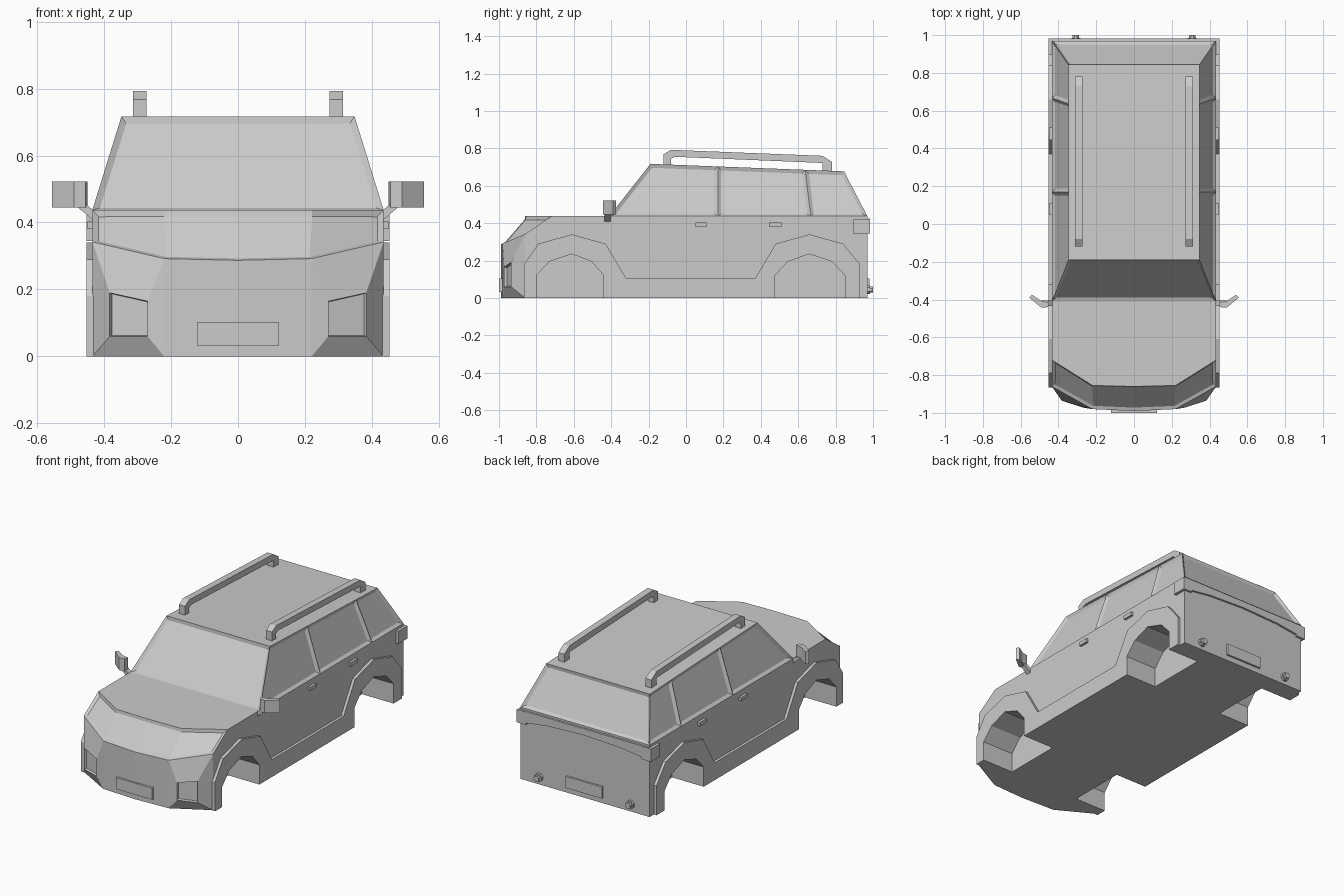
import bpy, bmesh, math
from mathutils import Matrix, Vector

if "Cube" in bpy.data.objects:
    bpy.data.objects.remove(bpy.data.objects["Cube"])


def finish(name, bm):
    bmesh.ops.recalc_face_normals(bm, faces=bm.faces)
    me = bpy.data.meshes.new(name)
    bm.to_mesh(me)
    bm.free()
    ob = bpy.data.objects.new(name, me)
    bpy.context.collection.objects.link(ob)
    return ob


def add_prism(bm, pts, axis, a, b):
    """Extrude a 2D outline along an axis, from a to b."""
    put = {'x': lambda p, d: (d, p[0], p[1]),
           'y': lambda p, d: (p[0], d, p[1]),
           'z': lambda p, d: (p[0], p[1], d)}[axis]
    lo = [bm.verts.new(put(p, a)) for p in pts]
    hi = [bm.verts.new(put(p, b)) for p in pts]
    bm.faces.new(lo)
    bm.faces.new(hi)
    for i in range(len(pts)):
        j = (i + 1) % len(pts)
        bm.faces.new((lo[i], lo[j], hi[j], hi[i]))


def prism(name, outlines, axis, a, b, mirror=False):
    bm = bmesh.new()
    for pts in outlines:
        add_prism(bm, pts, axis, a, b)
    if mirror:
        bmesh.ops.mirror(bm, geom=bm.verts[:] + bm.edges[:] + bm.faces[:],
                         matrix=Matrix(), axis='X', merge_dist=-1)
    return finish(name, bm)


def rect(a, b, c, d):
    return [(a, c), (b, c), (b, d), (a, d)]


# Lower body: five cross-car rows of (y, z), each given at centre, 0.22 and side
columns = [(-.435, 2), (-.22, 1), (0, 0), (.22, 1), (.435, 2)]
rows = [[(.97, 0)] * 3,
        [(-.99, 0), (-.98, 0), (-.86, 0)],
        [(-.99, .287), (-.98, .292), (-.86, .342)],
        [(-.86, .437), (-.855, .437), (-.72, .437)],
        [(.97, .437)] * 3]
bm = bmesh.new()
grid = [[bm.verts.new((x, *row[k])) for x, k in columns] for row in rows]
fog, nose = [], []
for r in range(5):
    lo, hi = grid[r], grid[(r + 1) % 5]
    for c in range(4):
        f = bm.faces.new((lo[c], lo[c + 1], hi[c + 1], hi[c]))
        if r == 1 and c in (0, 3):
            fog.append(f)
        if r == 2:
            nose.append(f)
for c in (0, 4):
    bm.faces.new([g[c] for g in grid])
bmesh.ops.recalc_face_normals(bm, faces=bm.faces)
# Recessed nose panel under the bonnet edge
bmesh.ops.inset_region(bm, faces=nose, thickness=.016, depth=-.01, use_even_offset=True)
# Bulged corners with fog lamp pockets
bmesh.ops.inset_individual(bm, faces=fog, thickness=.04)
for f in fog:
    for v in f.verts:
        outer, upper = abs(v.co.x) > .33, v.co.z > .15
        x = .383 if outer else .27
        z = (.19 if outer else .165) if upper else .06
        y = -.935 if outer else -.972
        v.co = (math.copysign(x, v.co.x), y, z)
bm.normal_update()
bmesh.ops.inset_individual(bm, faces=fog, thickness=.004, depth=-.015)
body = finish("body", bm)

# Wheel wells
front_arch = [(-.80, .16), (-.73, .225), (-.61, .24), (-.51, .195), (-.44, .12)]
front_arch = [(-.80, 0), (-.80, .12), (-.73, .195), (-.61, .235), (-.505, .195), (-.44, .12), (-.44, 0)]
rear_arch = [(.475, 0), (.475, .12), (.545, .195), (.66, .235), (.78, .195), (.85, .12), (.85, 0)]


def lowered(arch):
    return [(y, z if z else -.05) for y, z in arch]


wells = prism("wheel_well_cutter", [lowered(front_arch), lowered(rear_arch)], 'x', .24, .5, True)
wells.hide_render = True
wells.hide_viewport = True
cut = body.modifiers.new("wheel_wells", 'BOOLEAN')
cut.operation = 'DIFFERENCE'
cut.solver = 'EXACT'
cut.object = wells

# Arch and sill cladding
cladding = [(-.865, 0), (-.865, .18), (-.79, .29), (-.61, .34), (-.43, .29), (-.32, .105),
            (.37, .105), (.48, .29), (.66, .34), (.84, .29), (.93, .18), (.93, 0)]
prism("side_cladding", [cladding + rear_arch[::-1] + front_arch[::-1]], 'x', .43, .452, True)

# Cabin: three windows per side, windscreen and rear glass all recessed
bottom = [-.41, .17, .667, .97]
top = [-.19, .17, .637, .845]
bm = bmesh.new()
side = {}
for s in (-1, 1):
    b = [bm.verts.new((s * .435, y, .437)) for y in bottom]
    t = [bm.verts.new((s * .348, y, .717 - (y + .19) * .0386)) for y in top]
    side[s] = (b, t)
(bl, tl), (br, tr) = side[-1], side[1]
glass = []
for b, t in side.values():
    for i in range(3):
        glass.append(bm.faces.new((b[i], b[i + 1], t[i + 1], t[i])))
for i in (0, 3):
    glass.append(bm.faces.new((bl[i], br[i], tr[i], tl[i])))
bm.faces.new(tl + tr[::-1])
bm.faces.new(bl + br[::-1])
bmesh.ops.recalc_face_normals(bm, faces=bm.faces)
bmesh.ops.inset_individual(bm, faces=glass, thickness=.018, depth=-.012, use_even_offset=True)
finish("cabin", bm)

# Roof rails
rail = [(-.12, .70), (-.12, .768), (-.08, .792), (.73, .76), (.78, .728), (.78, .665),
        (.73, .665), (.73, .722), (-.06, .755), (-.08, .745), (-.08, .70)]
prism("roof_rails", [rail], 'x', .273, .313, True)

# Door mirrors and their arms
prism("door_mirrors", [[(.555, -.39), (.49, -.443), (.455, -.44), (.45, -.415),
                        (.49, -.408), (.54, -.375)]], 'z', .445, .522, True)
prism("mirror_arms", [[(.43, .405), (.43, .435), (.455, .455), (.49, .455)]],
      'y', -.435, -.405, True)

# Door handles
prism("door_handles", [rect(.05, .11, .38, .403), rect(.445, .51, .38, .403)], 'x', .43, .45, True)

# Tail lamps and tailgate band
prism("tail_lamps", [rect(.895, .983, .345, .422)], 'x', .39, .452, True)
prism("tailgate_band", [[(-.435, .425), (-.435, .35), (-.25, .375), (0, .385),
                         (.25, .375), (.435, .35), (.435, .425)]], 'y', .95, .982)

# Number plates, left blank
prism("front_plate", [rect(-.122, .122, .033, .103)], 'y', -1, -.97)
prism("rear_plate", [rect(-.122, .122, .033, .103)], 'y', .96, .982)

# Exhaust tips: a wide collar and a narrower end
bm = bmesh.new()
for s in (-1, 1):
    for radius, y0, y1 in ((.026, .96, .985), (.018, .96, 1.0)):
        ring = [(s * .308 + radius * math.cos(a * math.tau / 8 + .39),
                 .045 + radius * math.sin(a * math.tau / 8 + .39)) for a in range(8)]
        add_prism(bm, ring, 'y', y0, y1)
finish("exhaust_tips", bm)
